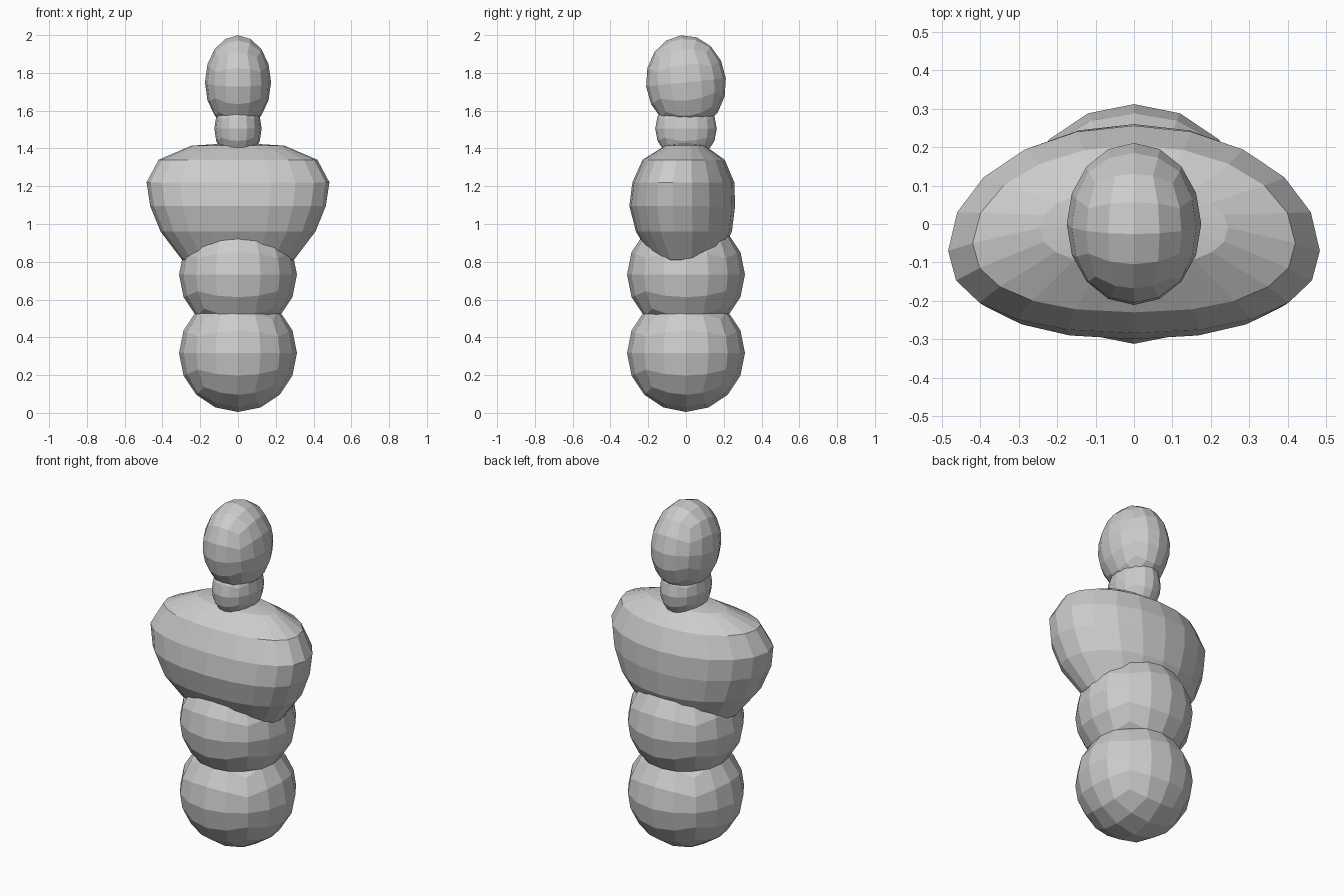
import bpy, bmesh, math
from mathutils import Vector, Matrix

if "Cube" in bpy.data.objects:
    bpy.data.objects.remove(bpy.data.objects["Cube"])

grey = bpy.data.materials.new("plain_grey")
grey.diffuse_color = (0.6, 0.6, 0.6, 1)
grey.use_nodes = True
grey.node_tree.nodes["Principled BSDF"].inputs["Base Color"].default_value = grey.diffuse_color


def add_object(name, bm):
    bmesh.ops.recalc_face_normals(bm, faces=bm.faces[:])
    mesh = bpy.data.meshes.new(name)
    bm.to_mesh(mesh)
    bm.free()
    mesh.materials.append(grey)
    obj = bpy.data.objects.new(name, mesh)
    bpy.context.collection.objects.link(obj)
    return obj


def cube_ball(name, centre, radii, tilt=0.0):
    """Cube with a 4 x 4 grid per side, rounded to a ball and stretched."""
    bm = bmesh.new()
    bmesh.ops.create_cube(bm, size=2)
    bmesh.ops.subdivide_edges(bm, edges=bm.edges[:], cuts=3, use_grid_fill=True)
    rot = Matrix.Rotation(math.radians(tilt), 3, 'X')
    for v in bm.verts:
        p = Vector([math.tan(c * math.pi / 4) for c in v.co]).normalized()
        v.co = rot @ Vector([p[i] * radii[i] for i in range(3)]) + Vector(centre)
    return add_object(name, bm)


# stacked lower body
cube_ball("lower_body", (0, 0, 0.317), (0.312, 0.312, 0.312))
cube_ball("waist", (0, 0, 0.732), (0.312, 0.312, 0.312))

# neck and slightly tilted head
cube_ball("neck", (0, 0, 1.505), (0.125, 0.163, 0.17))
cube_ball("head", (0, 0, 1.75), (0.175, 0.212, 0.25), 6)

# chest: rings of (height, half width, front, back, depth of widest point)
rings = [
    (0.70, 0.15, -0.09, 0.08, -0.02),
    (0.815, 0.30, -0.18, 0.17, -0.03),
    (0.96, 0.41, -0.265, 0.243, -0.06),
    (1.095, 0.465, -0.30, 0.26, -0.07),
    (1.22, 0.484, -0.284, 0.256, -0.07),
    (1.34, 0.42, -0.23, 0.205, -0.05),
    (1.415, 0.245, -0.11, 0.10, -0.01),
]
SIDES = 20
bm = bmesh.new()
loops = []
for z, half, front, back, mid in rings:
    loop = []
    for i in range(SIDES):
        a = 2 * math.pi * i / SIDES
        c, s = math.cos(a), math.sin(a)
        # front is a little squarer than the back
        power = 0.87 if s < 0 else 1.0
        x = half * math.copysign(abs(c) ** power, c)
        y = mid + (abs(s) ** power) * ((front if s < 0 else back) - mid)
        loop.append(bm.verts.new((x, y, z)))
    loops.append(loop)
for low, high in zip(loops, loops[1:]):
    for i in range(SIDES):
        j = (i + 1) % SIDES
        bm.faces.new((low[i], low[j], high[j], high[i]))
for loop, tip_z in ((loops[0], 0.66), (loops[-1], 1.43)):
    tip = bm.verts.new((0, 0, tip_z))
    for i in range(SIDES):
        bm.faces.new((loop[i], loop[(i + 1) % SIDES], tip))
add_object("chest", bm)
